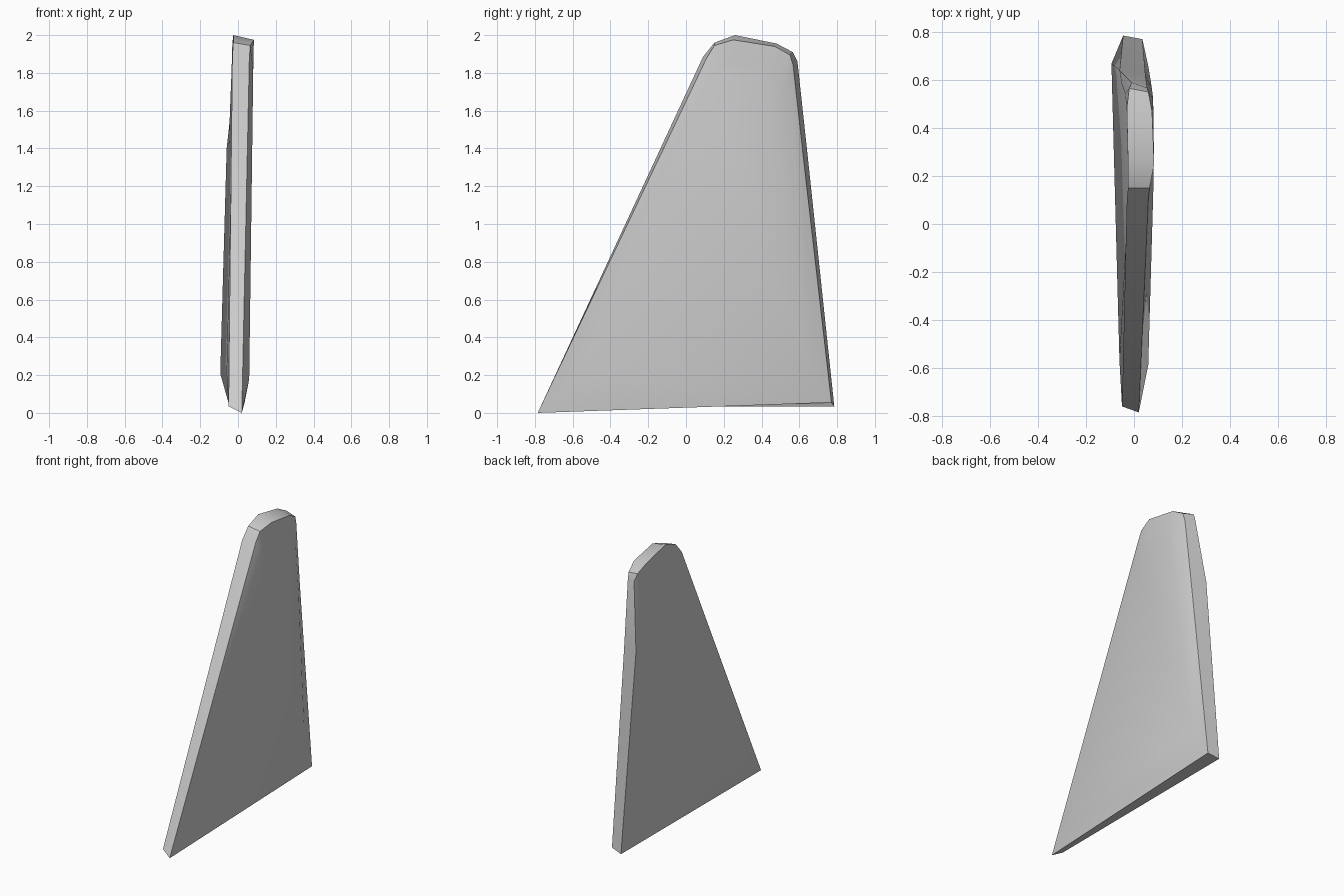
import bpy, bmesh, math

cube = bpy.data.objects.get("Cube")
if cube:
    bpy.data.objects.remove(cube, do_unlink=True)

# Fin material
grey = bpy.data.materials.new("light_grey")
grey.use_nodes = True
colour = (0.6, 0.6, 0.6, 1)
grey.diffuse_color = colour
grey.node_tree.nodes["Principled BSDF"].inputs["Base Color"].default_value = colour

# Rims of both sides, paired from the front tip over the top to the rear corner
left_rim = [(.02, -.785, 0), (.06, .11, 1.88), (.065, .15, 1.945), (.084, .25, 1.975),
            (.075, .47, 1.94), (.06, .55, 1.895), (.055, .567, 1.84),
            (.048, .616, 1.4), (.035, .77, .055)]
right_rim = [(-.05, -.76, .035), (-.03, .09, 1.885), (-.025, .15, 1.96), (-.025, .26, 2),
             (-.03, .48, 1.955), (-.02, .565, 1.91), (-.01, .59, 1.86),
             (-.06, .64, 1.4), (-.045, .785, .035)]


def left_bulge(y, z):
    return .057 + .013 * z


def right_bulge(y, z):
    return -.09 + .035 * (z - .27) - .027 * (y - .6)


bm = bmesh.new()


def add_side(rim, bulge):
    """Rim plus a raised flat panel with a soft slope between them."""
    outer = [bm.verts.new(p) for p in rim]
    inner = []
    for x, y, z in rim:
        t = .2 if z < 1 else .12
        y, z = y + (.2 - y) * t, z + (.9 - z) * t
        inner.append(bm.verts.new((bulge(y, z), y, z)))
    for i in range(len(rim)):
        j = (i + 1) % len(rim)
        bm.faces.new((outer[i], outer[j], inner[j], inner[i]))
    bm.faces.new(inner)
    return outer


left = add_side(left_rim, left_bulge)
right = add_side(right_rim, right_bulge)

# Edge band, with the front strip split along its long diagonal
n = len(left)
bm.faces.new((left[0], left[1], right[1]))
bm.faces.new((left[0], right[1], right[0]))
for i in range(1, n):
    j = (i + 1) % n
    bm.faces.new((left[i], left[j], right[j], right[i]))

bmesh.ops.recalc_face_normals(bm, faces=bm.faces[:])
mesh = bpy.data.meshes.new("fin")
bm.to_mesh(mesh)
bm.free()
mesh.materials.append(grey)
fin = bpy.data.objects.new("fin", mesh)
bpy.context.collection.objects.link(fin)

# Smooth sides with crisp rims
bpy.ops.object.select_all(action="DESELECT")
fin.select_set(True)
bpy.context.view_layer.objects.active = fin
bpy.ops.object.shade_smooth_by_angle(angle=math.radians(30))
